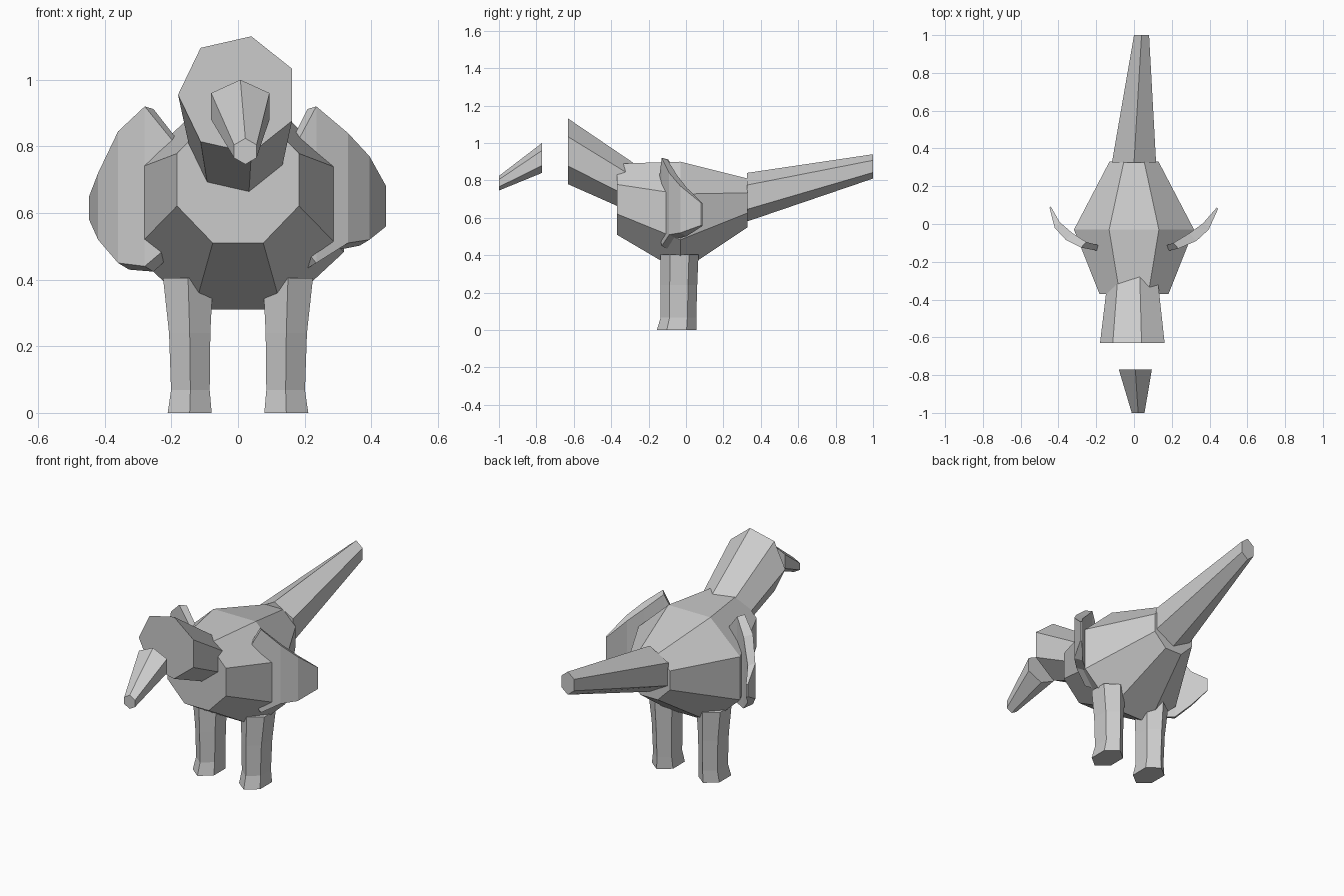
import bpy, bmesh
from math import sin, cos, pi

if "Cube" in bpy.data.objects:
    bpy.data.objects.remove(bpy.data.objects["Cube"])

gray = bpy.data.materials.new("plain gray")
gray.use_nodes = True
gray.diffuse_color = (0.6, 0.6, 0.6, 1)
gray.node_tree.nodes["Principled BSDF"].inputs["Base Color"].default_value = (0.6, 0.6, 0.6, 1)


def loft(name, rings):
    """Skin a list of equal-sized point rings and cap both ends."""
    bm = bmesh.new()
    loops = [[bm.verts.new(p) for p in ring] for ring in rings]
    n = len(loops[0])
    for a, b in zip(loops, loops[1:]):
        for i in range(n):
            j = (i + 1) % n
            bm.faces.new((a[i], a[j], b[j], b[i]))
    bm.faces.new(loops[0])
    bm.faces.new(loops[-1])
    bmesh.ops.recalc_face_normals(bm, faces=bm.faces)
    mesh = bpy.data.meshes.new(name)
    bm.to_mesh(mesh)
    bm.free()
    mesh.materials.append(gray)
    obj = bpy.data.objects.new(name, mesh)
    bpy.context.scene.collection.objects.link(obj)
    return obj


def ring_y(sides, start, x, y, z, rx, rz):
    """Polygon ring facing along y."""
    angles = [start + 2 * pi * i / sides for i in range(sides)]
    return [(x + rx * cos(a), y, z + rz * sin(a)) for a in angles]


def ring_z(x, y, z, rx, ry):
    """Hexagon ring facing along z, with one corner to the front."""
    angles = [pi / 2 + pi * i / 3 for i in range(6)]
    return [(x + rx * cos(a), y + ry * sin(a), z) for a in angles]


# Eight-sided barrel body (corner radius from flat half-width)
k = 1 / cos(pi / 8)
loft("body", [ring_y(8, pi / 8, 0, y, z, rx * k, rz * k) for y, z, rx, rz in (
    (-0.37, 0.70, 0.183, 0.19),
    (-0.03, 0.605, 0.318, 0.295),
    (0.33, 0.68, 0.13, 0.13))])

# Seven-sided neck and head, leaning forward
loft("neck", [ring_y(7, pi, x, y, z, r, r) for x, y, z, r in (
    (0.0, -0.63, 0.955, 0.18),
    (0.0, -0.25, 0.742, 0.134))])

# Detached six-sided beak
loft("beak", [ring_y(6, pi / 2, x, y, z, rx, rz) for x, y, z, rx, rz in (
    (0.007, -0.77, 0.92, 0.101, 0.08),
    (0.022, -1.0, 0.785, 0.039, 0.039))])

# Six-sided tapering tail
loft("tail", [ring_y(6, pi / 2, x, y, z, rx, rz) for x, y, z, rx, rz in (
    (0.0, 0.325, 0.71, 0.135, 0.13),
    (0.04, 1.0, 0.875, 0.046, 0.065))])

# Legs with slightly flared feet
for side, name in ((1, "left_leg"), (-1, "right_leg")):
    loft(name, [ring_z(side * x, y, z, rx / cos(pi / 6), ry) for x, y, z, rx, ry in (
        (0.145, -0.05, 0.0, 0.066, 0.106),
        (0.143, -0.04, 0.068, 0.058, 0.095),
        (0.145, -0.038, 0.24, 0.062, 0.098),
        (0.15, -0.035, 0.405, 0.075, 0.102))])

# Wings: curved plates, each column holding x, y, bottom, top, thickness
INNER = (0.15, -0.15, 0.55, 0.76, 0.03)
LEFT = (INNER, (0.235, -0.13, 0.45, 0.92, 0.04), (0.33, -0.09, 0.51, 0.84, 0.055),
        (0.395, -0.03, 0.52, 0.77, 0.045), (0.445, 0.08, 0.56, 0.68, 0.01))
RIGHT = (INNER, (0.28, -0.125, 0.44, 0.92, 0.04), (0.36, -0.085, 0.45, 0.845, 0.05),
         (0.42, -0.02, 0.52, 0.72, 0.04), (0.447, 0.085, 0.58, 0.65, 0.01))
for side, name, columns in ((1, "left_wing", LEFT), (-1, "right_wing", RIGHT)):
    rings = []
    for x, y, low, high, t in columns:
        bx, by = x - 0.66 * t, y + 0.75 * t
        rings.append([(side * x, y, low), (side * x, y, high),
                      (side * bx, by, high - 0.2 * t), (side * bx, by, low - 0.4 * t)])
    loft(name, rings)
